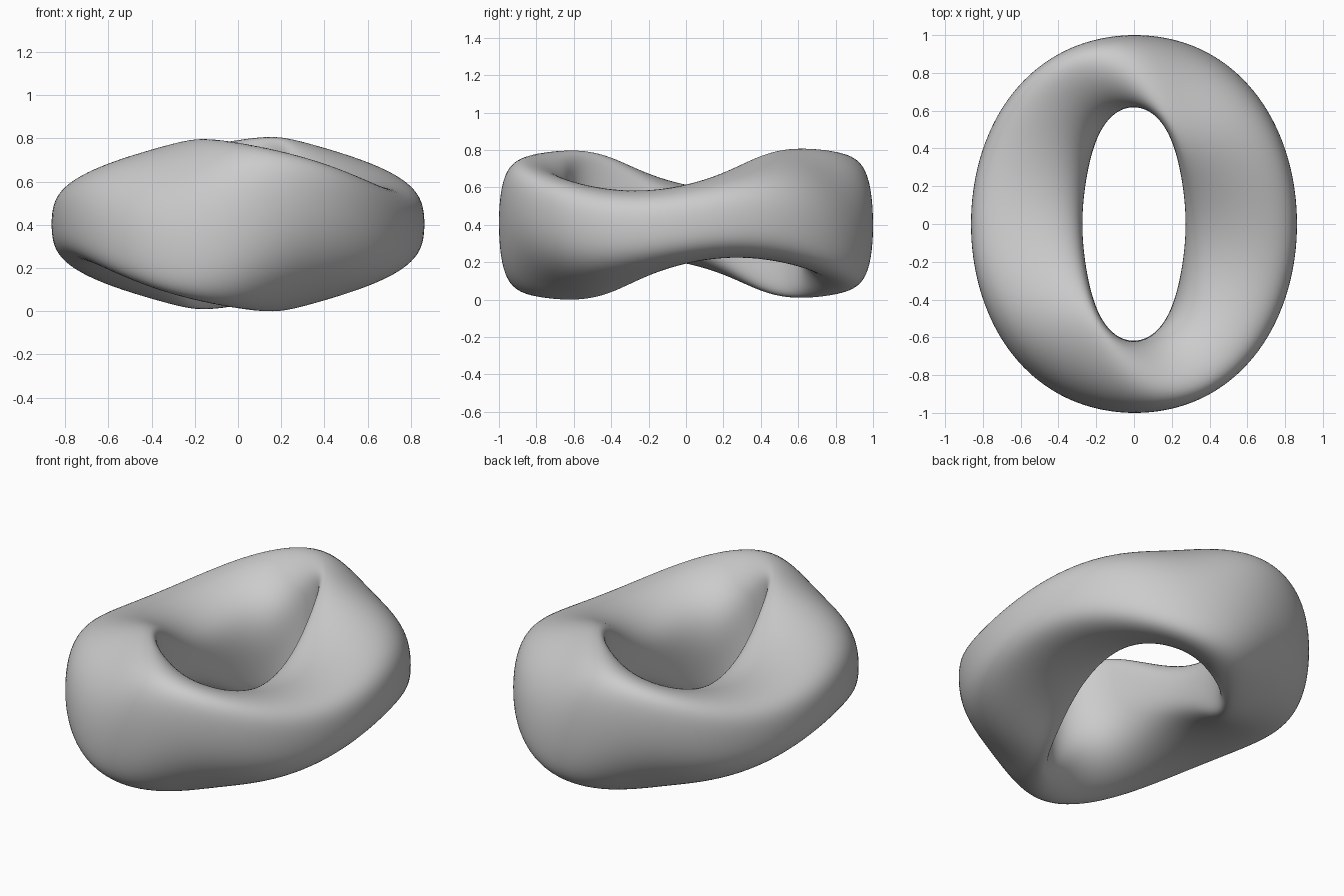
import bpy
import bmesh
from math import sin, cos, pi
from mathutils import Matrix

cube = bpy.data.objects.get("Cube")
if cube:
    bpy.data.objects.remove(cube)

RING_STEPS = 160
SECTION_STEPS = 80


def section_point(t, u):
    """Point on the leaning, full-shouldered section at ring angle t."""
    c2, s2, s4 = cos(2 * t), sin(2 * t), sin(4 * t)
    width = 0.2425 + 0.0525 * c2 + 0.018 * s2 ** 2
    height = 0.297 - 0.086 * c2 + 0.012 * s2 ** 2
    lean = 0.45 * s2 - 0.14 * s4
    flatten = 0.01 * (1 - c2)
    shoulder = 0.0215 + 0.004 * c2
    out = (width * cos(u) + flatten * (cos(2 * u) - 1)
           + shoulder * (cos(u) - cos(3 * u)))
    x = (0.568 + out) * cos(t)
    y = (0.81 + out) * sin(t)
    z = 0.066 * s2 + 0.012 * s4 + height * sin(u - lean)
    return x, y, z


# Twisted ring: oval sections turning as they travel round the loop
bm = bmesh.new()
rings = []
for i in range(RING_STEPS):
    t = 2 * pi * i / RING_STEPS
    rings.append([bm.verts.new(section_point(t, 2 * pi * j / SECTION_STEPS))
                  for j in range(SECTION_STEPS)])
for i, ring in enumerate(rings):
    following = rings[(i + 1) % RING_STEPS]
    for j in range(SECTION_STEPS):
        k = (j + 1) % SECTION_STEPS
        face = bm.faces.new((ring[j], following[j], following[k], ring[k]))
        face.smooth = True

# Slight tilt, then rest the ring on the ground
bmesh.ops.transform(bm, matrix=Matrix.Rotation(0.008, 4, 'X'), verts=bm.verts)
lowest = min(v.co.z for v in bm.verts)
bmesh.ops.translate(bm, vec=(0, 0, -lowest), verts=bm.verts)
bmesh.ops.recalc_face_normals(bm, faces=bm.faces)

mesh = bpy.data.meshes.new("twisted_ring")
bm.to_mesh(mesh)
bm.free()
ring_object = bpy.data.objects.new("twisted_ring", mesh)
bpy.context.collection.objects.link(ring_object)

# Plain grey material
grey = bpy.data.materials.new("plain grey")
grey.use_nodes = True
colour = (0.6, 0.6, 0.6, 1)
grey.diffuse_color = colour
grey.node_tree.nodes["Principled BSDF"].inputs["Base Color"].default_value = colour
mesh.materials.append(grey)
